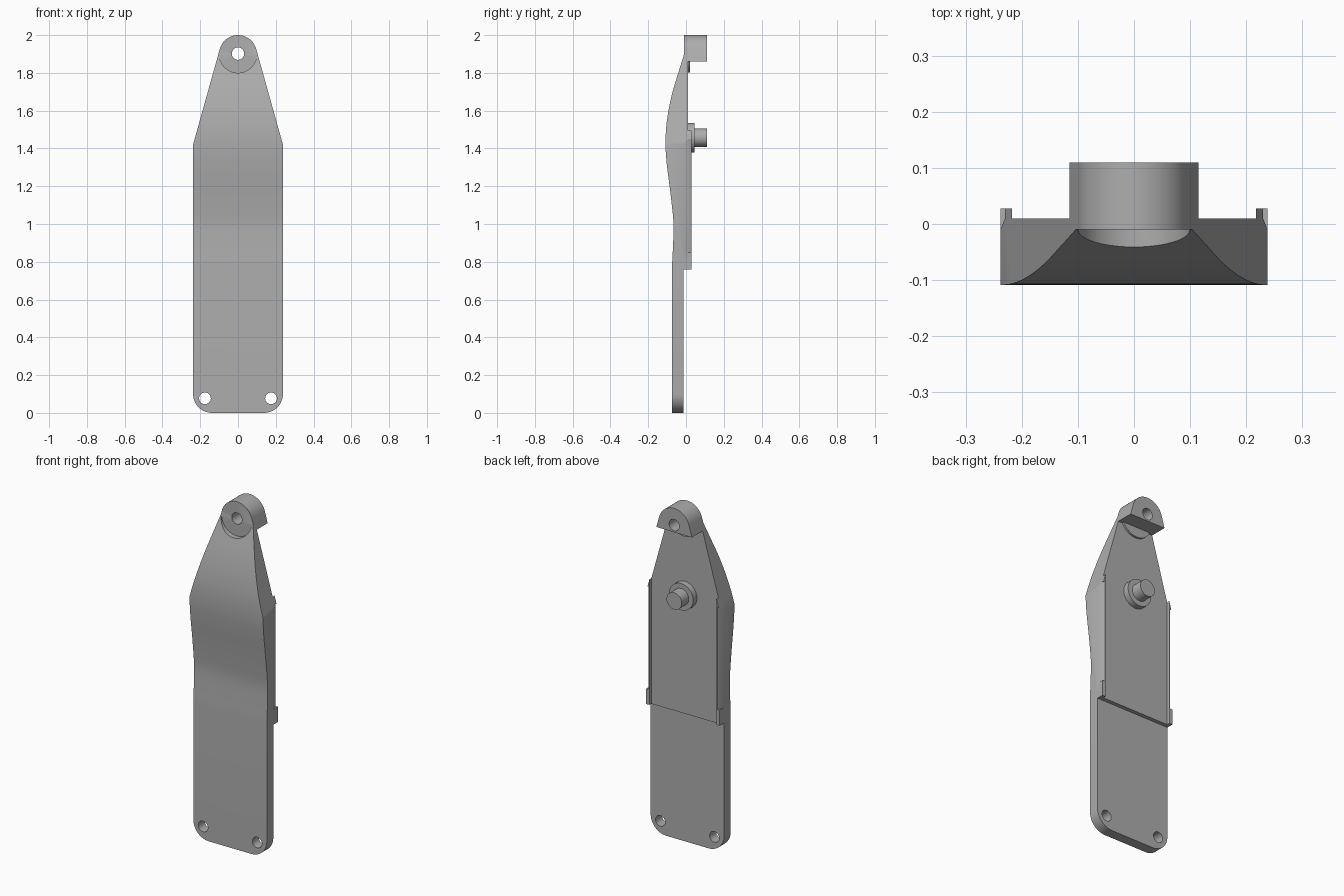
import bpy, bmesh, math
from mathutils import Vector

cube = bpy.data.objects.get("Cube")
if cube:
    bpy.data.objects.remove(cube)

grey = bpy.data.materials.new("plain grey")
grey.use_nodes = True
grey.diffuse_color = (0.42, 0.42, 0.42, 1)
grey.node_tree.nodes["Principled BSDF"].inputs["Base Color"].default_value = (0.42, 0.42, 0.42, 1)


def prism(name, points, direction):
    """Extrude a closed 3D polygon along a direction."""
    bm = bmesh.new()
    face = bm.faces.new([bm.verts.new(p) for p in points])
    ext = bmesh.ops.extrude_face_region(bm, geom=[face])
    verts = [g for g in ext["geom"] if isinstance(g, bmesh.types.BMVert)]
    bmesh.ops.translate(bm, verts=verts, vec=direction)
    bmesh.ops.recalc_face_normals(bm, faces=bm.faces)
    mesh = bpy.data.meshes.new(name)
    bm.to_mesh(mesh)
    bm.free()
    mesh.materials.append(grey)
    obj = bpy.data.objects.new(name, mesh)
    bpy.context.collection.objects.link(obj)
    return obj


def arc(cx, cz, r, start, end, steps):
    angles = [math.radians(start + (end - start) * i / steps) for i in range(steps + 1)]
    return [(cx + r * math.cos(a), cz + r * math.sin(a)) for a in angles]


def rod(name, x, z, r, y0, y1, sides=40):
    ring = arc(x, z, r, 0, 360, sides)[:-1]
    return prism(name, [(px, y0, pz) for px, pz in ring], (0, y1 - y0, 0))


def box(name, x0, x1, y0, y1, z0, z1):
    return prism(name, [(x0, y0, z0), (x1, y0, z0), (x1, y1, z0), (x0, y1, z0)], (0, 0, z1 - z0))


def combine(target, other, operation):
    """Apply a boolean and drop the helper."""
    mod = target.modifiers.new("boolean", 'BOOLEAN')
    mod.object, mod.operation, mod.solver = other, operation, 'EXACT'
    bpy.context.view_layer.objects.active = target
    bpy.ops.object.modifier_apply(modifier=mod.name)
    bpy.data.objects.remove(other)


def smooth_curve(points, steps):
    """Catmull-Rom curve through the points."""
    p = [Vector(q) for q in [points[0]] + points + [points[-1]]]
    out = []
    for a, b, c, d in zip(p, p[1:], p[2:], p[3:]):
        for i in range(steps):
            t = i / steps
            out.append(0.5 * (2 * b + (c - a) * t + (2 * a - 5 * b + 4 * c - d) * t * t
                              + (3 * b - a - 3 * c + d) * t ** 3))
    return out + [p[-1]]


# Body: the side profile, trimmed to the front outline
wave = smooth_curve([(-0.073, 0.8), (-0.068, 0.9), (-0.066, 1.0), (-0.075, 1.1),
                     (-0.087, 1.2), (-0.1, 1.3), (-0.108, 1.4), (-0.106, 1.5),
                     (-0.093, 1.6), (-0.071, 1.7), (-0.041, 1.8), (-0.01, 1.9)], 4)
back = [(-0.01, 2.1), (0.11, 2.1), (0.11, 1.86), (0.01, 1.86), (0.01, 1.5),
        (0.028, 1.5), (0.028, 0.76), (-0.013, 0.76), (-0.013, -0.1), (-0.073, -0.1)]
profile = [tuple(p) for p in wave] + back
body = prism("arm_body", [(-0.3, y, z) for y, z in profile], (0.6, 0, 0))

W = 0.238
outline = (arc(W - 0.1, 0.1, 0.1, -90, 0, 10) + [(W, 1.42)]
           + arc(0, 1.9, 0.1, 15, 165, 28) + [(-W, 1.42)]
           + arc(0.1 - W, 0.1, 0.1, 180, 270, 10))
combine(body, prism("outline_helper", [(x, -0.4, z) for x, z in outline], (0, 0.8, 0)), 'INTERSECT')

# Back recess between the side lips
combine(body, box("recess_helper", -0.217, 0.217, 0.01, 0.05, 0.7, 1.55), 'DIFFERENCE')

# Chamfered lips, leaving a full tab at the bottom of each
for s in (-1, 1):
    wedge = [(s * 0.239, -0.012, 0.85), (s * 0.222, 0.029, 0.85),
             (s * 0.222, 0.06, 0.85), (s * 0.3, 0.06, 0.85), (s * 0.3, -0.012, 0.85)]
    combine(body, prism("chamfer_helper", wedge, (0, 0, 0.6)), 'DIFFERENCE')

# Boss under the lug, spot face on the front and the through holes
combine(body, rod("boss_helper", 0, 1.9, 0.097, 0.0, 0.022), 'UNION')
combine(body, rod("spot_face_helper", 0, 1.9, 0.1, -0.2, -0.0102), 'DIFFERENCE')
for x, z, r in ((0, 1.902, 0.033), (-0.175, 0.077, 0.031), (0.175, 0.077, 0.031)):
    combine(body, rod("hole_helper", x, z, r, -0.3, 0.3, 28), 'DIFFERENCE')

# Pin with its collar on the back
collar = rod("pin_collar", 0, 1.457, 0.078, 0.0, 0.045)
pin = rod("pin", 0, 1.457, 0.049, 0.0, 0.11)

for obj in (body, collar, pin):
    bpy.ops.object.select_all(action='DESELECT')
    obj.select_set(True)
    bpy.context.view_layer.objects.active = obj
    bpy.ops.object.shade_smooth_by_angle(angle=math.radians(25))
